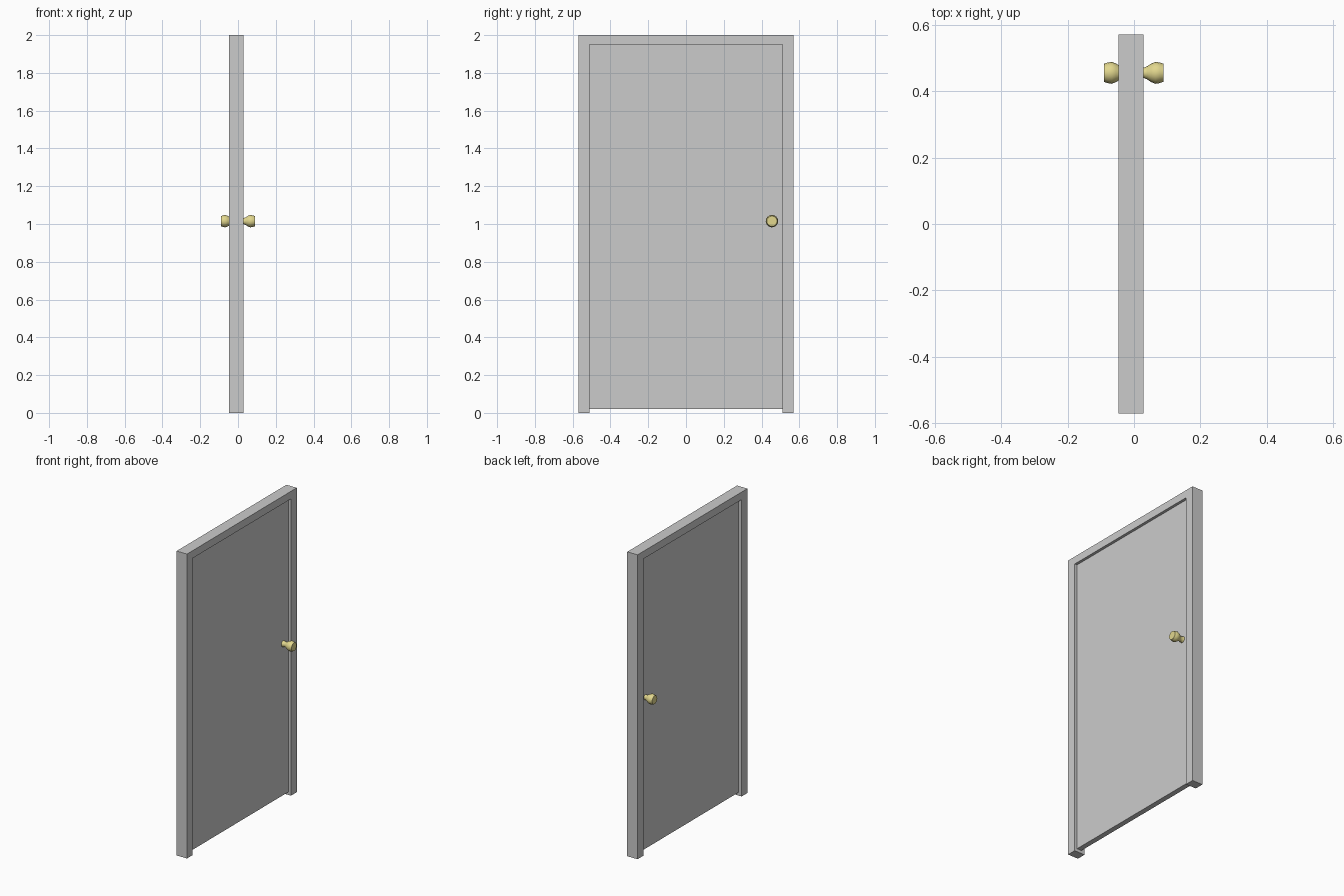
import bpy, bmesh
from math import radians, tau
from mathutils import Vector

if "Cube" in bpy.data.objects:
    bpy.data.objects.remove(bpy.data.objects["Cube"])


def extrude_profile(name, yz, x0, x1):
    """Prism from a (y, z) outline, extruded from x0 to x1."""
    bm = bmesh.new()
    face = bm.faces.new([bm.verts.new((x0, y, z)) for y, z in yz])
    ext = bmesh.ops.extrude_face_region(bm, geom=[face], use_keep_orig=True)
    moved = [g for g in ext["geom"] if isinstance(g, bmesh.types.BMVert)]
    bmesh.ops.translate(bm, verts=moved, vec=(x1 - x0, 0, 0))
    return finish(name, bm)


def finish(name, bm):
    bmesh.ops.recalc_face_normals(bm, faces=bm.faces[:])
    mesh = bpy.data.meshes.new(name)
    bm.to_mesh(mesh)
    bm.free()
    obj = bpy.data.objects.new(name, mesh)
    bpy.context.collection.objects.link(obj)
    return obj


def knob(name, side):
    """Lathed door knob around the x axis; side is +1 or -1."""
    profile = [(0.008, 0), (0.008, 0.021), (0.018, 0.018), (0.032, 0.016),
               (0.041, 0.020), (0.053, 0.028), (0.066, 0.033),
               (0.078, 0.031), (0.090, 0.027), (0.090, 0)]
    bm = bmesh.new()
    verts = [bm.verts.new((side * x, 0, r)) for x, r in profile]
    edges = [bm.edges.new(pair) for pair in zip(verts, verts[1:])]
    bmesh.ops.spin(bm, geom=verts + edges, cent=(0, 0, 0), axis=(1, 0, 0),
                   angle=tau, steps=16, use_duplicate=False)
    bmesh.ops.remove_doubles(bm, verts=bm.verts[:], dist=1e-5)
    obj = finish(name, bm)
    obj.location = Vector((-0.001, 0.455, 1.015))
    obj.data.materials.append(brass)
    bpy.ops.object.select_all(action='DESELECT')
    obj.select_set(True)
    bpy.context.view_layer.objects.active = obj
    bpy.ops.object.shade_smooth_by_angle(angle=radians(40))
    return obj


brass = bpy.data.materials.new("brass")
brass.diffuse_color = (0.76, 0.68, 0.27, 1)
brass.use_nodes = True
brass.node_tree.nodes["Principled BSDF"].inputs["Base Color"].default_value = brass.diffuse_color

# Door frame: two jambs and a header as one U-shaped outline
W, w, top, head = 0.57, 0.51, 2.0, 1.95
extrude_profile("door_frame",
                [(-W, 0), (-w, 0), (-w, head), (w, head),
                 (w, 0), (W, 0), (W, top), (-W, top)], -0.047, 0.028)

# Door panel, recessed on both sides, with a gap at the floor
extrude_profile("door_panel",
                [(-w, 0.02), (w, 0.02), (w, head), (-w, head)], -0.024, 0.010)

# Matching knobs on both faces
knob("front_knob", 1)
knob("rear_knob", -1)
bpy.data.objects["rear_knob"].location.x = -0.001
